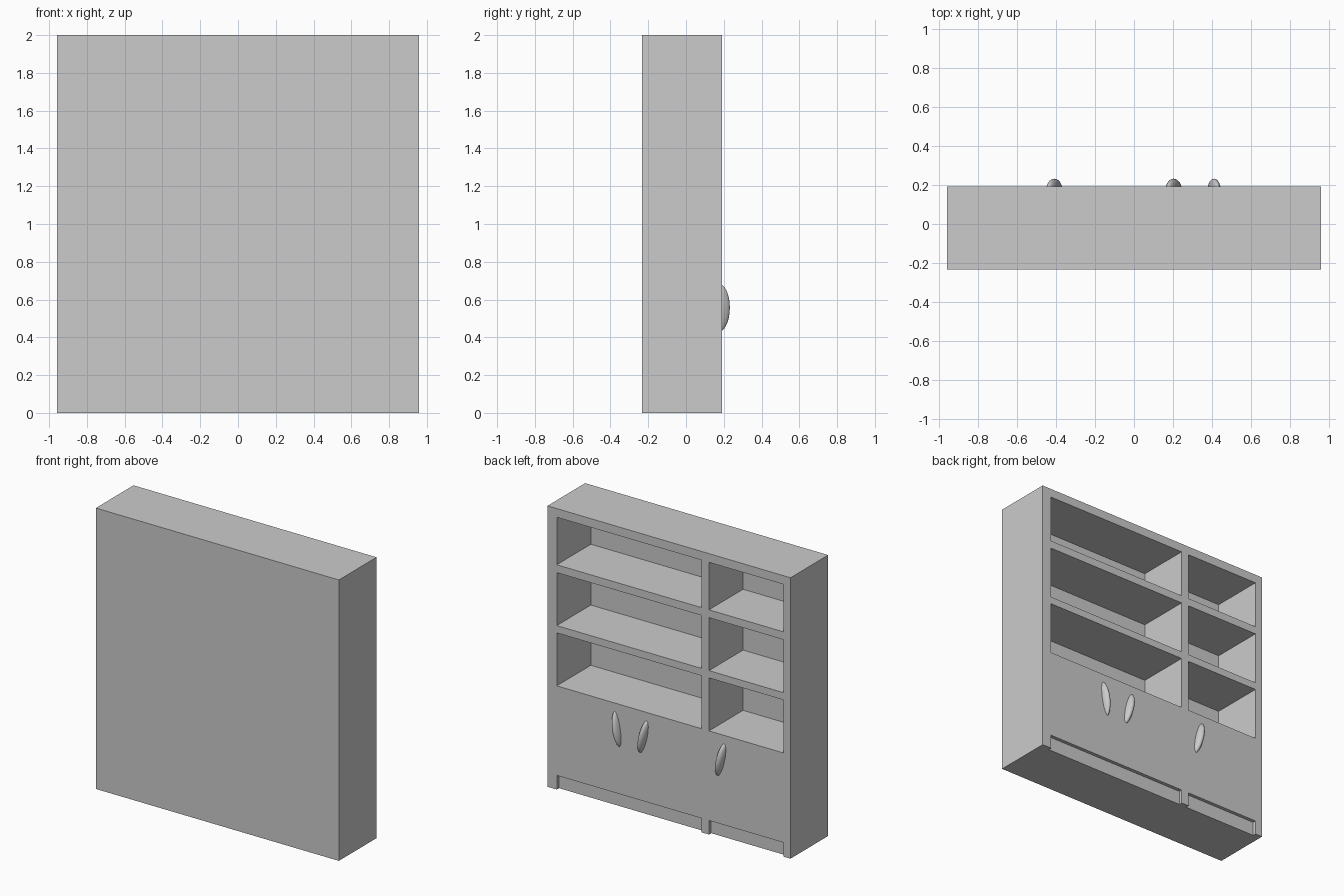
import bpy
import math

old = bpy.data.objects.get("Cube")
if old:
    bpy.data.objects.remove(old, do_unlink=True)

grey = bpy.data.materials.new("light_grey")
grey.use_nodes = True
colour = (0.6, 0.6, 0.6, 1)
grey.diffuse_color = colour
grey.node_tree.nodes["Principled BSDF"].inputs["Base Color"].default_value = colour


def box(name, x, y, z):
    """Box from (low, high) ranges on each axis."""
    ranges = (x, y, z)
    bpy.ops.mesh.primitive_cube_add(size=1, location=[sum(r) / 2 for r in ranges])
    ob = bpy.context.object
    ob.name = name
    ob.scale = [r[1] - r[0] for r in ranges]
    bpy.ops.object.transform_apply(location=True, rotation=False, scale=True)
    ob.data.materials.append(grey)
    return ob


FRONT = 0.191        # open side of the shelves
BACK = -0.232
columns = [(-0.9, -0.315), (-0.256, 0.884)]
rows = [(0.738, 1.115), (1.167, 1.544), (1.6, 1.938)]

# Solid cabinet block
cabinet = box("cabinet", (-0.957, 0.957), (BACK, FRONT), (0, 2))

# Shelf compartments and the shallow toe recesses under each column
cutters = []
for col in columns:
    for row in rows:
        cutters.append(box("compartment_cutter", col, (-0.192, FRONT + 0.1), row))
    cutters.append(box("toe_recess_cutter", col, (FRONT - 0.025, FRONT + 0.1), (-0.1, 0.1)))

bpy.context.view_layer.objects.active = cabinet
for cutter in cutters:
    cutter.hide_render = True
    mod = cabinet.modifiers.new("opening", 'BOOLEAN')
    mod.operation = 'DIFFERENCE'
    mod.solver = 'EXACT'
    mod.object = cutter
    bpy.ops.object.modifier_apply(modifier=mod.name)
for cutter in cutters:
    bpy.data.objects.remove(cutter, do_unlink=True)


def handle(name, x, half_width, tilt):
    """Leaning oval door pull, partly sunk into the cabinet."""
    bpy.ops.mesh.primitive_uv_sphere_add(segments=32, ring_count=20, radius=1,
                                         location=(x, 0.171, 0.557),
                                         rotation=(0, math.radians(tilt), 0))
    ob = bpy.context.object
    ob.name = name
    ob.scale = (half_width, 0.061, 0.13)
    ob.data.materials.append(grey)
    bpy.ops.object.shade_smooth()


# Door handles
handle("left_door_handle", 0.41, 0.028, 9)
handle("middle_door_handle", 0.203, 0.031, -13)
handle("right_door_handle", -0.408, 0.031, -13)
